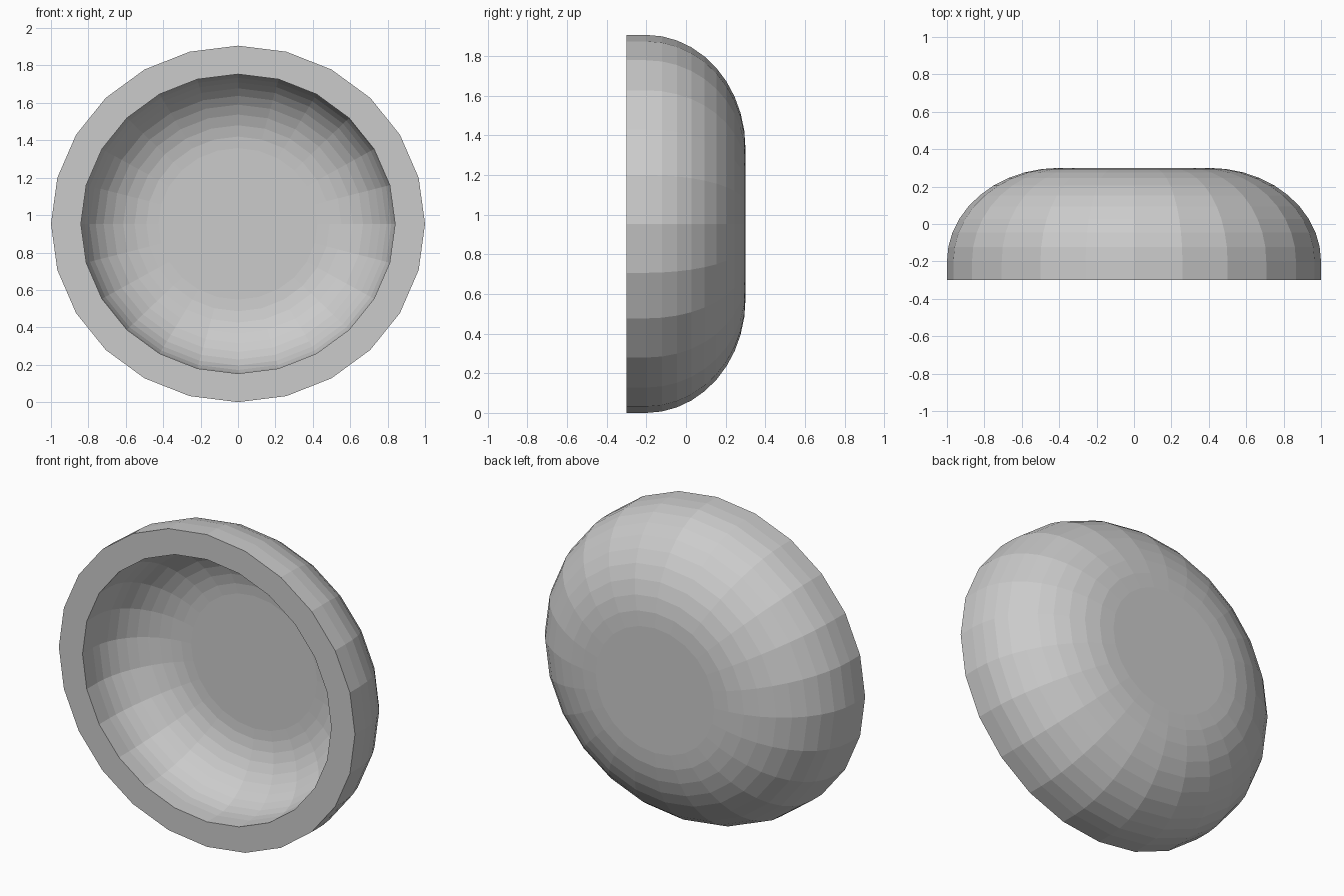
import bpy, bmesh
from math import sin, cos, pi

if "Cube" in bpy.data.objects:
    bpy.data.objects.remove(bpy.data.objects["Cube"])

SIDES, STEPS = 24, 10
RIM_Y, ARC_Y = -0.30, -0.20
HEIGHT_SCALE, CENTRE_Z = 0.953, 0.953


def profile(radius, flat_radius, back_y):
    """Straight lip followed by a quarter-ellipse down to the flat back."""
    pts = [(radius, RIM_Y)]
    for i in range(STEPS + 1):
        a = pi / 2 * i / STEPS
        pts.append((flat_radius + (radius - flat_radius) * cos(a),
                    ARC_Y + (back_y - ARC_Y) * sin(a)))
    return pts


bm = bmesh.new()


def ring(r, y):
    return [bm.verts.new((r * cos(2 * pi * k / SIDES), y,
                          CENTRE_Z + HEIGHT_SCALE * r * sin(2 * pi * k / SIDES)))
            for k in range(SIDES)]


# Walk from the outer back, over the rim, to the inner floor
outer = profile(1.0, 0.40, 0.30)
inner = profile(0.84, 0.425, 0.155)
rings = [ring(r, y) for r, y in outer[::-1] + inner]
for a, b in zip(rings, rings[1:]):
    for k in range(SIDES):
        n = (k + 1) % SIDES
        bm.faces.new((a[k], a[n], b[n], b[k]))

# Flat back and flat inner floor
bm.faces.new(rings[0])
bm.faces.new(rings[-1])
bmesh.ops.recalc_face_normals(bm, faces=bm.faces[:])

mesh = bpy.data.meshes.new("bowl_shell")
bm.to_mesh(mesh)
bm.free()
bpy.context.collection.objects.link(bpy.data.objects.new("bowl_shell", mesh))
